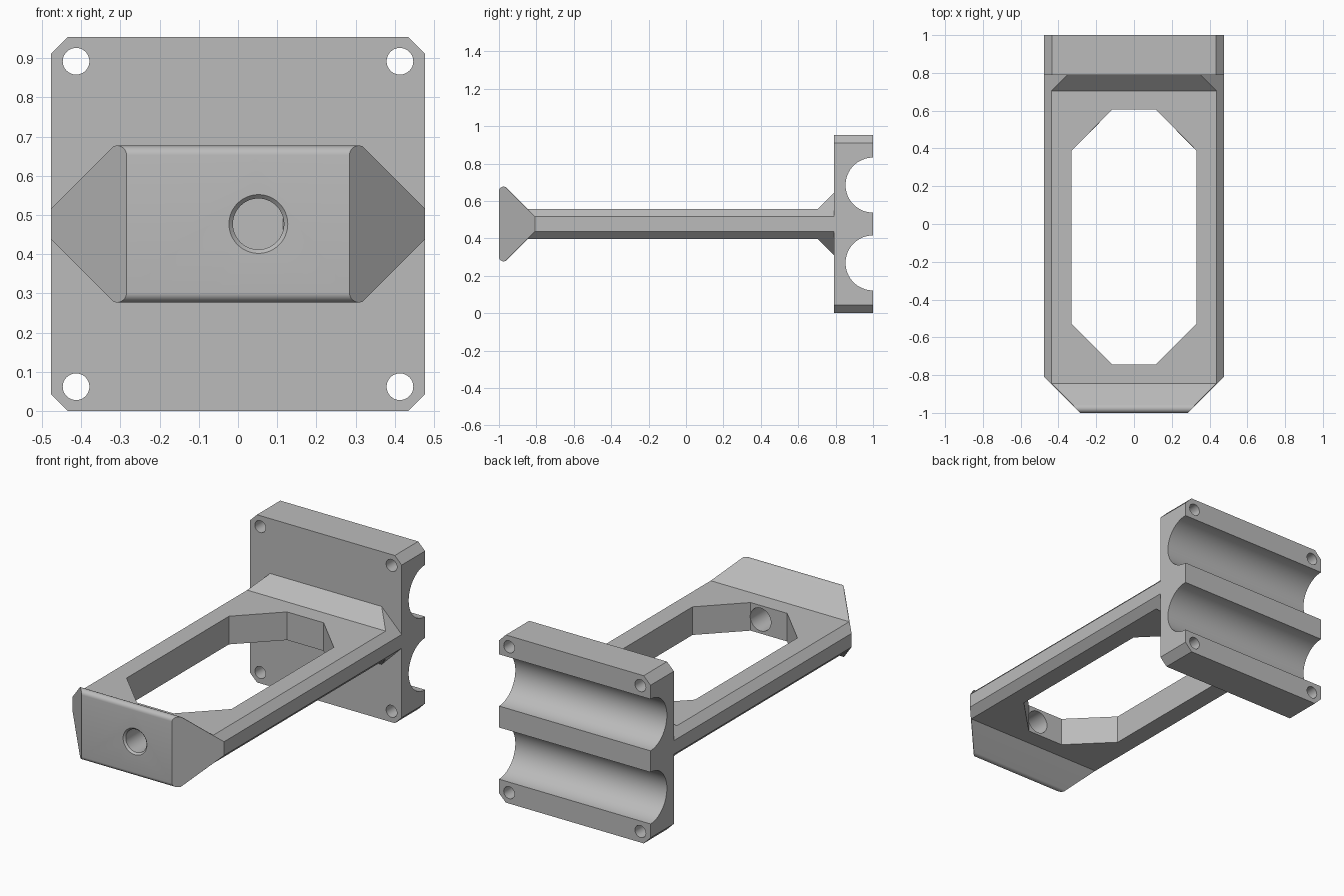
import bpy
import bmesh
from math import sin, cos, radians
from mathutils import Vector

if "Cube" in bpy.data.objects:
    bpy.data.objects.remove(bpy.data.objects["Cube"])

W = 0.477          # half width
MID = 0.477        # height of the arm's centre line
PLATE_Y = 0.79     # front face of the end plate

grey = bpy.data.materials.new("plain grey")
grey.use_nodes = True
grey.diffuse_color = (0.5, 0.5, 0.5, 1)
grey.node_tree.nodes["Principled BSDF"].inputs["Base Color"].default_value = (0.5, 0.5, 0.5, 1)


def prism(name, points, axis, start, end):
    """Extrude a 2D outline along one axis; points use the other two axes in order."""
    def place(p, t):
        co = list(p)
        co.insert("xyz".index(axis), t)
        return Vector(co)
    bm = bmesh.new()
    face = bm.faces.new([bm.verts.new(place(p, start)) for p in points])
    out = bmesh.ops.extrude_face_region(bm, geom=[face])
    move = place((0, 0), end - start)
    bmesh.ops.translate(bm, vec=move, verts=[v for v in out["geom"] if isinstance(v, bmesh.types.BMVert)])
    bmesh.ops.recalc_face_normals(bm, faces=bm.faces)
    mesh = bpy.data.meshes.new(name)
    bm.to_mesh(mesh)
    bm.free()
    mesh.materials.append(grey)
    obj = bpy.data.objects.new(name, mesh)
    bpy.context.collection.objects.link(obj)
    return obj


def arc(u, v, r, a0, a1, n):
    angles = [radians(a0 + (a1 - a0) * i / n) for i in range(n + 1)]
    return [(u + r * cos(a), v + r * sin(a)) for a in angles]


def circle(u, v, r, n=48):
    return arc(u, v, r, 0, 360, n)[:-1]


def octagon(u, v, hu, hv, c):
    """Rectangle with corners cut at 45 degrees."""
    pts = [(hu, hv - c), (hu - c, hv)]
    pts += [(-a, b) for a, b in reversed(pts)]
    pts += [(-a, -b) for a, b in pts]
    return [(u + a, v + b) for a, b in pts]


def combine(obj, tool, operation):
    """Apply a boolean and discard the tool."""
    mod = obj.modifiers.new(operation, "BOOLEAN")
    mod.object, mod.operation, mod.solver = tool, operation, "EXACT"
    bpy.context.view_layer.objects.active = obj
    bpy.ops.object.modifier_apply(modifier=mod.name)
    bpy.data.objects.remove(tool)


# End plate with two half-round channels and four corner holes
plate = prism("end_plate", octagon(0, MID, W, MID, 0.043), "y", PLATE_Y, 1)
for side in (-1, 1):
    channel = prism("channel", circle(1, MID + side * 0.208, 0.147, 64), "x", -1, 1)
    combine(plate, channel, "DIFFERENCE")
    for end in (-1, 1):
        hole = prism("screw_hole", circle(side * 0.413, MID + end * 0.415, 0.034), "y", 0.5, 1.2)
        combine(plate, hole, "DIFFERENCE")

# Arm side outline: rounded flared head, thin shaft, flared root at the plate
upper = arc(-0.975, 0.175, 0.025, 180, 45, 10)
upper += [(-0.845, 0.08), (0.705, 0.08), (PLATE_Y, 0.165)]
outline = [(y, MID + z) for y, z in upper] + [(y, MID - z) for y, z in reversed(upper)]
arm = prism("arm", outline, "x", -W, W)

# Bevel the long edges, then the front corners
combine(arm, prism("edge_bevel", octagon(0, MID, W, 0.3, 0.261), "y", -1.2, 1.2), "INTERSECT")
plan = [(-W, 1.2), (-W, -0.807), (-0.284, -1), (0.284, -1), (W, -0.807), (W, 1.2)]
combine(arm, prism("corner_bevel", plan, "z", -0.5, 1.5), "INTERSECT")

# Window through the arm
combine(arm, prism("window", octagon(0, -0.07, 0.33, 0.675, 0.215), "z", -0.5, 1.5), "DIFFERENCE")

# Off-centre bore through the head, with a small lead-in
combine(arm, prism("bore", circle(0.052, MID, 0.065), "y", -1.2, -0.6), "DIFFERENCE")
lead = prism("lead_in", circle(0.052, MID, 0.085), "y", -1.01, -0.99)
for v in lead.data.vertices:
    if v.co.y > -1:
        v.co.x = 0.052 + (v.co.x - 0.052) * 0.065 / 0.085
        v.co.z = MID + (v.co.z - MID) * 0.065 / 0.085
combine(arm, lead, "DIFFERENCE")

# Smooth round surfaces, keep hard edges
for obj in (plate, arm):
    bpy.ops.object.select_all(action="DESELECT")
    obj.select_set(True)
    bpy.context.view_layer.objects.active = obj
    bpy.ops.object.shade_smooth_by_angle(angle=radians(25))
